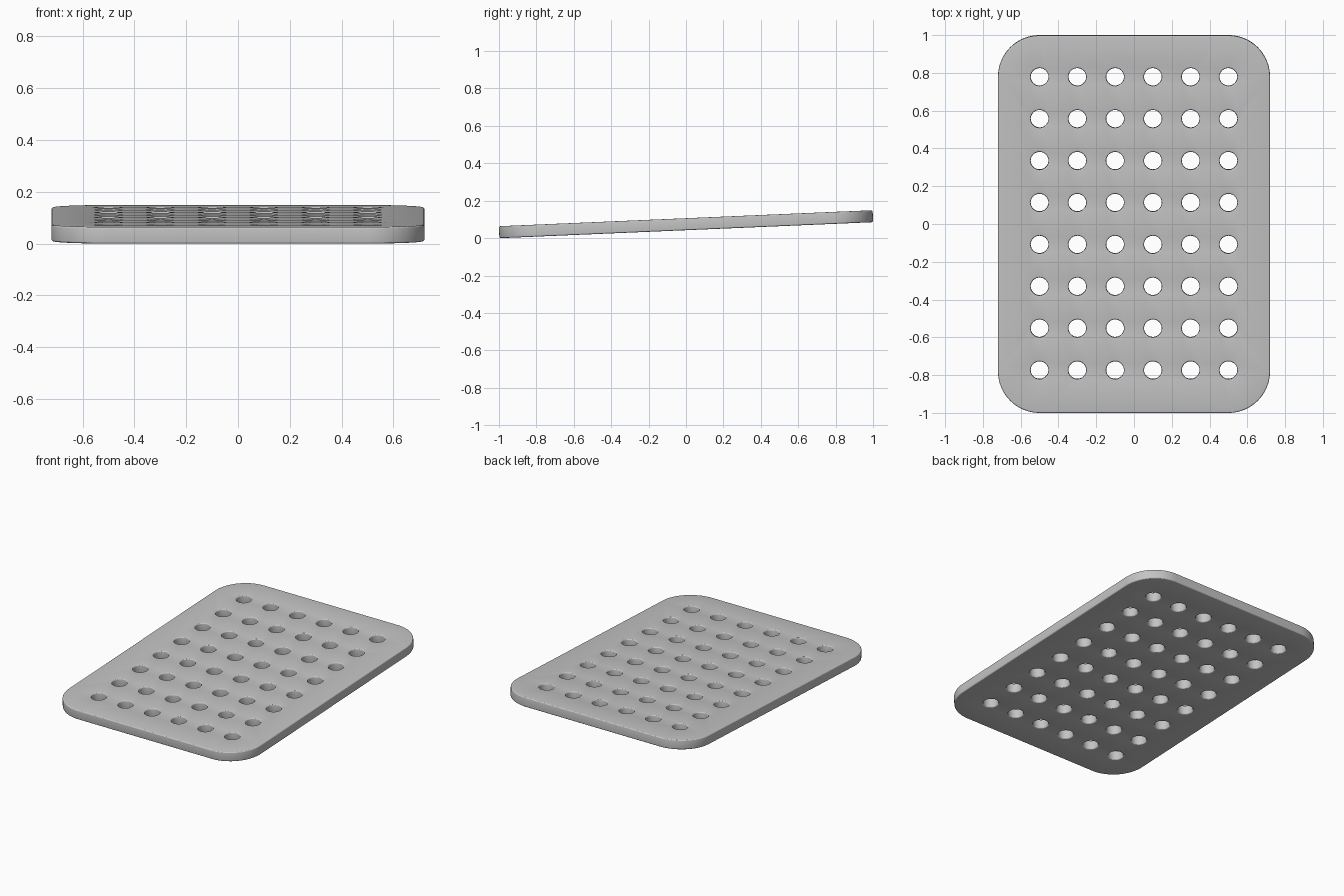
import bpy
import bmesh
import math
from mathutils import Matrix

if "Cube" in bpy.data.objects:
    bpy.data.objects.remove(bpy.data.objects["Cube"], do_unlink=True)

HALF_X, HALF_Y, THICK = 0.72, 1.0, 0.064
CORNER, HOLE, FILLET = 0.22, 0.047, 0.008
TILT = math.radians(2.45)

grey = bpy.data.materials.new("light_grey")
grey.use_nodes = True
colour = (0.55, 0.55, 0.55, 1)
grey.diffuse_color = colour
grey.node_tree.nodes["Principled BSDF"].inputs["Base Color"].default_value = colour


def outline(inset):
    """Rounded rectangle shrunk by inset."""
    points = []
    for quarter, (sx, sy) in enumerate(((1, 1), (-1, 1), (-1, -1), (1, -1))):
        for i in range(17):
            a = (quarter + i / 16) * math.pi / 2
            r = CORNER - inset
            points.append((sx * (HALF_X - CORNER) + r * math.cos(a),
                           sy * (HALF_Y - CORNER) + r * math.sin(a)))
    return points


def hole(cx, cy):
    """Circle that widens by inset."""
    def points(inset):
        r = HOLE + inset
        return [(cx + r * math.cos(i * math.tau / 32),
                 cy + r * math.sin(i * math.tau / 32)) for i in range(32)]
    return points


# Wall section: a rounded lip at the bottom and at the top
lip = [(FILLET * (1 - math.sin(a)), FILLET * (1 - math.cos(a)))
       for a in (i * math.pi / 8 for i in range(5))]
section = [(s, z) for s, z in lip] + [(s, THICK - z) for s, z in reversed(lip)]

bm = bmesh.new()
bottom_edges, top_edges = [], []


def add_wall(shape):
    rings = [[bm.verts.new((x, y, z)) for x, y in shape(s)] for s, z in section]
    n = len(rings[0])
    for low, high in zip(rings, rings[1:]):
        for i in range(n):
            j = (i + 1) % n
            bm.faces.new((low[i], low[j], high[j], high[i]))
    for ring, edges in ((rings[0], bottom_edges), (rings[-1], top_edges)):
        edges.extend(bm.edges.get((ring[i], ring[(i + 1) % n])) for i in range(n))


# Outer rim and the grid of holes
add_wall(outline)
for column in range(6):
    for row in range(8):
        add_wall(hole((column - 2.5) * 0.2, (row - 3.5) * 0.222 + 0.003))

# Flat bottom and top
bmesh.ops.triangle_fill(bm, edges=bottom_edges, use_beauty=True, normal=(0, 0, -1))
bmesh.ops.triangle_fill(bm, edges=top_edges, use_beauty=True, normal=(0, 0, 1))
bmesh.ops.recalc_face_normals(bm, faces=bm.faces)

# Tilt up towards the back, then rest on the ground and centre
bm.transform(Matrix.Rotation(TILT, 4, "X"))
low = min(v.co.z for v in bm.verts)
mid = (max(v.co.y for v in bm.verts) + min(v.co.y for v in bm.verts)) / 2
bm.transform(Matrix.Translation((0, -mid, -low)))

mesh = bpy.data.meshes.new("perforated_plate")
bm.to_mesh(mesh)
bm.free()
mesh.materials.append(grey)
plate = bpy.data.objects.new("perforated_plate", mesh)
bpy.context.collection.objects.link(plate)

bpy.ops.object.select_all(action="DESELECT")
plate.select_set(True)
bpy.context.view_layer.objects.active = plate
bpy.ops.object.shade_smooth_by_angle(angle=math.radians(20))
